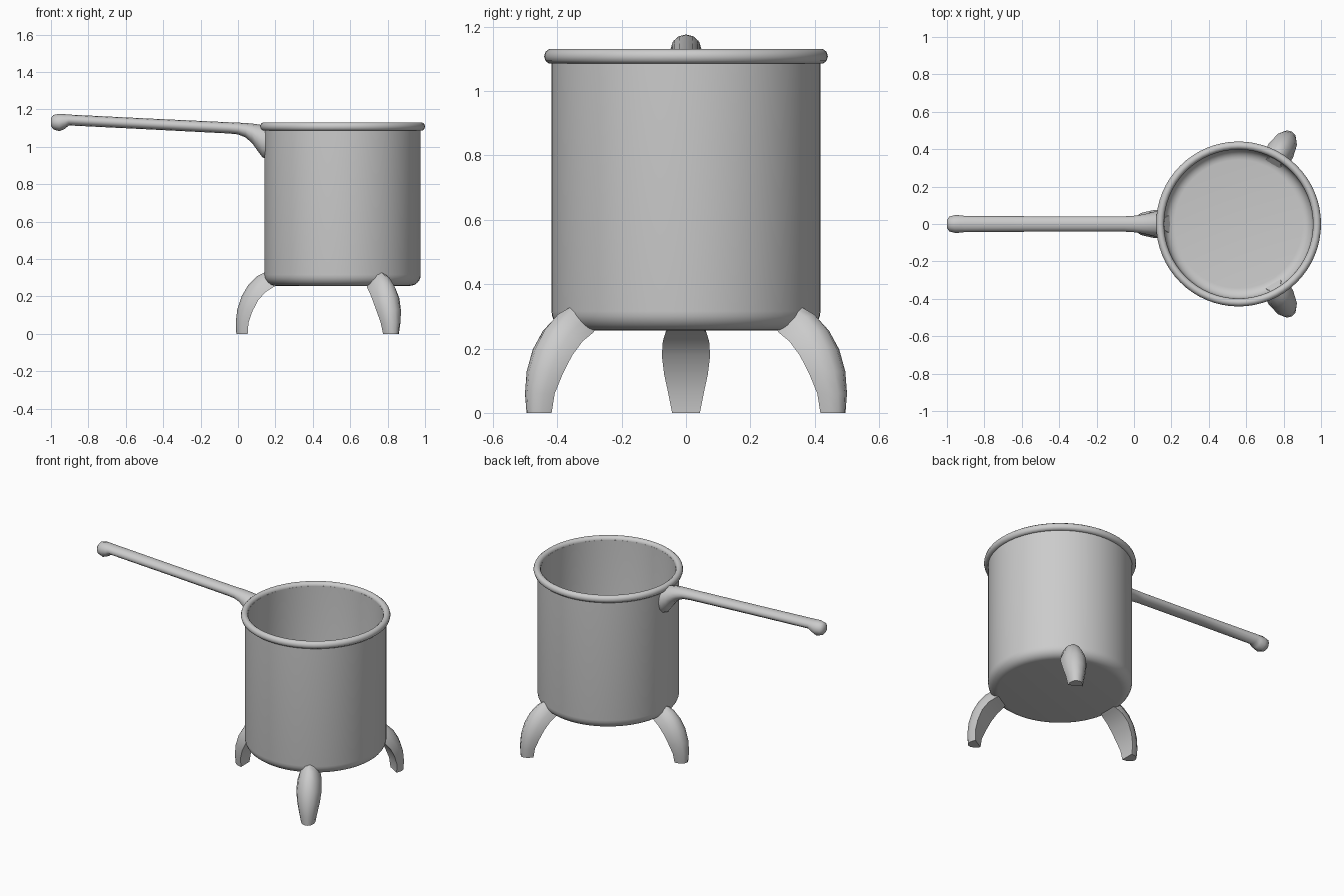
import bpy, bmesh, math
from mathutils import Matrix, Vector

if "Cube" in bpy.data.objects:
    bpy.data.objects.remove(bpy.data.objects["Cube"])

CX = 0.559  # pot axis


def finish(name, bm, angle=40):
    bmesh.ops.recalc_face_normals(bm, faces=bm.faces)
    me = bpy.data.meshes.new(name)
    bm.to_mesh(me)
    bm.free()
    me.shade_smooth()
    me.set_sharp_from_angle(angle=math.radians(angle))
    ob = bpy.data.objects.new(name, me)
    bpy.context.collection.objects.link(ob)
    return ob


def loft(name, rings, caps=True, closed=False, angle=40):
    """Skin a list of closed rings of points."""
    bm = bmesh.new()
    vs = [[bm.verts.new(p) for p in r] for r in rings]
    pairs = list(zip(vs, vs[1:]))
    if closed:
        pairs.append((vs[-1], vs[0]))
    for a, b in pairs:
        n = len(a)
        for i in range(n):
            j = (i + 1) % n
            bm.faces.new((a[i], a[j], b[j], b[i]))
    if caps:
        bm.faces.new(vs[0])
        bm.faces.new(vs[-1])
    return finish(name, bm, angle)


def circle(r, z, n=64):
    return [(CX + r * math.cos(2 * math.pi * i / n),
             r * math.sin(2 * math.pi * i / n), z) for i in range(n)]


def corner(r, z, rad, n=6):
    """Rounded lower corner, from floor to wall, of outer radius r."""
    return [(r - rad + rad * math.sin(t), z + rad - rad * math.cos(t))
            for t in (math.pi / 2 * i / n for i in range(n + 1))]


# Pot body: outside floor and wall, up and over, then the inside wall and floor
outer = corner(0.418, 0.256, 0.06)
inner = corner(0.398, 0.277, 0.055)
profile = outer + [(0.418, 1.11), (0.398, 1.11)] + inner[::-1]
loft("pot_body", [circle(r, z) for r, z in profile])

# Rolled rim
rim = [(0.4195 + 0.0215 * math.cos(2 * math.pi * k / 10),
        1.108 + 0.0235 * math.sin(2 * math.pi * k / 10)) for k in range(10)]
loft("rim", [circle(r, z) for r, z in rim], caps=False, closed=True, angle=50)

# Handle with knob end and flared root: x, bottom z, top z, half width
sections = [(-1.0, 1.11, 1.152, 0.022), (-0.987, 1.093, 1.17, 0.04),
            (-0.955, 1.083, 1.176, 0.048), (-0.925, 1.096, 1.174, 0.046),
            (-0.905, 1.114, 1.172, 0.043), (-0.5, 1.094, 1.152, 0.041),
            (-0.05, 1.071, 1.131, 0.041), (0.0, 1.066, 1.129, 0.044),
            (0.04, 1.05, 1.127, 0.05), (0.075, 1.02, 1.124, 0.057),
            (0.105, 0.978, 1.12, 0.065), (0.13, 0.945, 1.115, 0.071),
            (0.158, 0.93, 1.11, 0.074)]
rings = []
for x, lo, hi, w in sections:
    rings.append([(x, w * math.cos(a), (lo + hi) / 2 + (hi - lo) / 2 * math.sin(a))
                  for a in (2 * math.pi * k / 12 for k in range(12))])
loft("handle", rings, angle=50)

# Three curved legs, rounded outside and flat inside
# outer (r, z), inner (r, z), half width
leg = [((0.568, 0.0), (0.507, 0.0), 0.043), ((0.571, 0.06), (0.503, 0.06), 0.055),
       ((0.563, 0.13), (0.482, 0.12), 0.068), ((0.54, 0.2), (0.452, 0.178), 0.075),
       ((0.505, 0.26), (0.412, 0.223), 0.072), ((0.46, 0.306), (0.372, 0.248), 0.064),
       ((0.408, 0.332), (0.35, 0.262), 0.05)]
for idx, deg in enumerate((60, 180, 300)):
    turn = Matrix.Rotation(math.radians(deg), 3, 'Z')
    rings = []
    for o, i, w in leg:
        ring = []
        for k in range(7):
            a = math.pi * k / 6
            s = math.sin(a)
            p = Vector((i[0] + (o[0] - i[0]) * s, w * math.cos(a),
                        i[1] + (o[1] - i[1]) * s))
            ring.append(turn @ p + Vector((CX, 0, 0)))
        rings.append(ring)
    loft("leg_%d" % (idx + 1), rings, angle=45)
